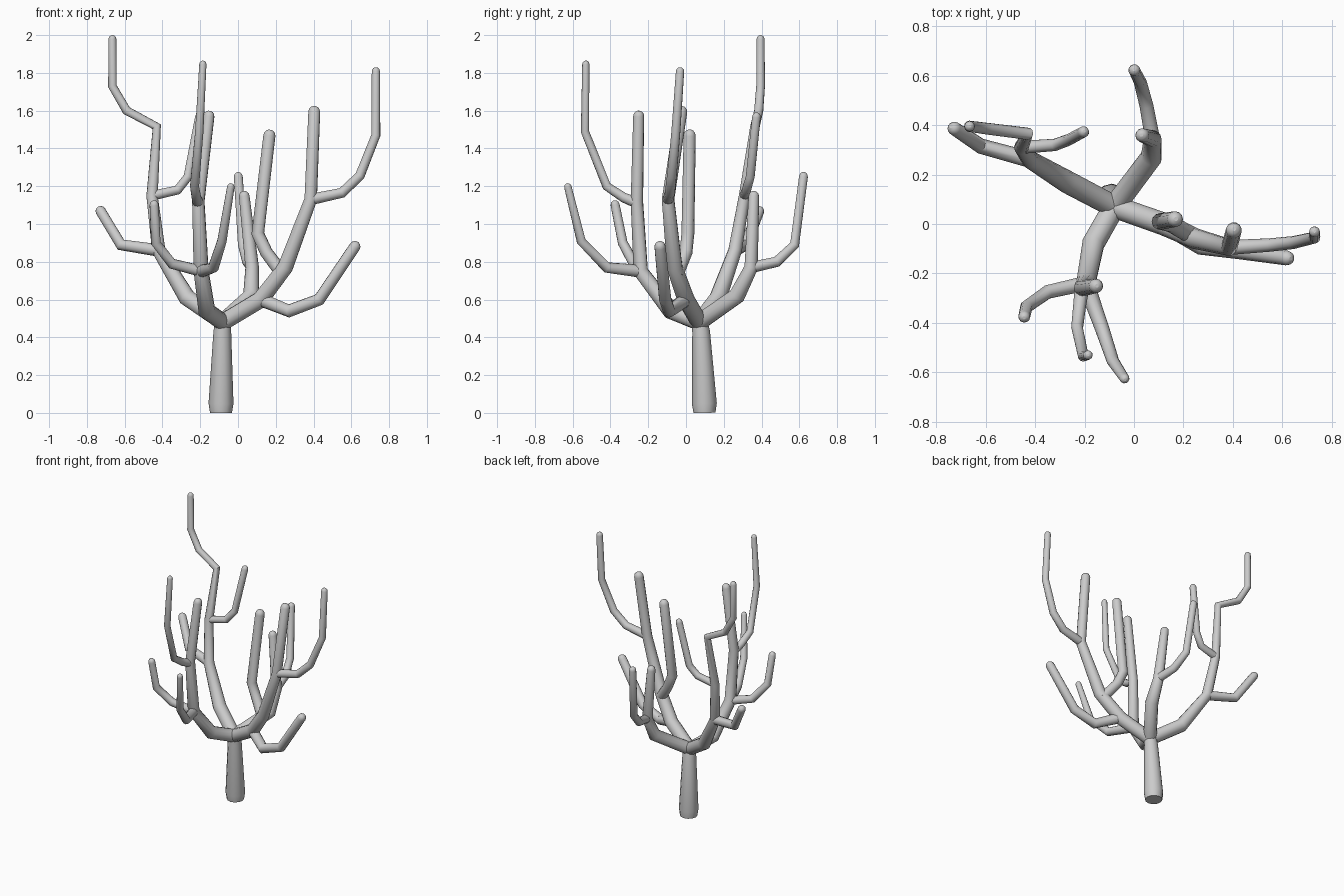
import bpy, math
from mathutils import Vector

FORK = (-0.08, 0.07, 0.48, 0.045)


def tube(name, pts, round_tip=True):
    """Swept branch; each point is x, y, z, radius."""
    pts = [(Vector(p[:3]), p[3]) for p in pts]
    if round_tip:
        # rounded end: pull the tip back and close it with a small dome
        end, r = pts.pop()
        d = (end - pts[-1][0]).normalized()
        for a in (0, 30, 55, 75):
            a = math.radians(a)
            pts.append((end - d * r * (1 - math.sin(a)), r * math.cos(a)))
    cu = bpy.data.curves.new(name, 'CURVE')
    cu.dimensions = '3D'
    cu.bevel_depth = 1.0
    cu.bevel_resolution = 4
    cu.use_fill_caps = True
    sp = cu.splines.new('POLY')
    sp.points.add(len(pts) - 1)
    for p, (co, r) in zip(sp.points, pts):
        p.co = (*co, 1)
        p.radius = r
    ob = bpy.data.objects.new(name, cu)
    bpy.context.collection.objects.link(ob)
    bpy.ops.object.select_all(action='DESELECT')
    ob.select_set(True)
    bpy.context.view_layer.objects.active = ob
    bpy.ops.object.convert(target='MESH')
    bpy.ops.object.shade_smooth_by_angle(angle=math.radians(40))


# trunk
tube("trunk", [(-0.09, 0.098, 0, 0.058), (-0.09, 0.097, 0.05, 0.066),
               (-0.083, 0.08, 0.43, 0.047), (-0.08, 0.07, 0.5, 0.04)], False)

# left limb
tube("left_limb", [FORK, (-0.27, 0.17, 0.61, 0.046), (-0.42, 0.26, 0.86, 0.036),
                   (-0.455, 0.31, 1.15, 0.03), (-0.43, 0.365, 1.515, 0.025),
                   (-0.59, 0.385, 1.60, 0.024), (-0.665, 0.395, 1.73, 0.023),
                   (-0.665, 0.395, 2.0, 0.021)])
tube("left_limb_inner_twig", [(-0.455, 0.31, 1.15, 0.026), (-0.32, 0.32, 1.18, 0.025),
                              (-0.265, 0.34, 1.25, 0.024), (-0.20, 0.375, 1.59, 0.023)])
tube("left_limb_outer_twig", [(-0.42, 0.26, 0.86, 0.033), (-0.62, 0.315, 0.89, 0.031),
                              (-0.74, 0.395, 1.09, 0.028)])

# back limb
tube("back_limb", [FORK, (0.07, 0.27, 0.62, 0.044), (0.075, 0.345, 0.77, 0.036),
                   (0.03, 0.36, 1.175, 0.028)])
tube("back_limb_twig", [(0.075, 0.345, 0.77, 0.03), (0.05, 0.48, 0.80, 0.028),
                        (0.025, 0.575, 0.89, 0.026), (0.0, 0.625, 1.275, 0.024)])

# right limb
tube("right_limb", [FORK, (0.12, 0.0, 0.60, 0.046), (0.25, -0.06, 0.77, 0.042),
                    (0.385, -0.095, 1.13, 0.034), (0.405, -0.02, 1.625, 0.032)])
tube("right_limb_tall_twig", [(0.385, -0.095, 1.13, 0.03), (0.55, -0.085, 1.165, 0.027),
                              (0.645, -0.075, 1.255, 0.026), (0.73, -0.055, 1.47, 0.024),
                              (0.73, -0.03, 1.83, 0.022)])
tube("right_limb_low_twig", [(0.12, 0.0, 0.60, 0.036), (0.27, -0.09, 0.54, 0.035),
                             (0.43, -0.11, 0.60, 0.033), (0.635, -0.14, 0.905, 0.03)])
tube("right_limb_inner_twig", [(0.24, -0.05, 0.73, 0.036), (0.15, 0.0, 0.85, 0.034),
                               (0.105, 0.01, 0.95, 0.034), (0.17, 0.02, 1.5, 0.032)])

# front limb
tube("front_limb", [FORK, (-0.165, -0.08, 0.54, 0.046), (-0.195, -0.24, 0.75, 0.04),
                    (-0.21, -0.26, 1.12, 0.033), (-0.15, -0.25, 1.6, 0.029)])
tube("front_limb_tall_twig", [(-0.21, -0.255, 1.11, 0.03), (-0.22, -0.33, 1.14, 0.026),
                              (-0.23, -0.42, 1.20, 0.024), (-0.205, -0.535, 1.49, 0.022),
                              (-0.185, -0.53, 1.865, 0.019)])
tube("front_limb_right_twig", [(-0.195, -0.24, 0.75, 0.034), (-0.13, -0.42, 0.77, 0.029),
                               (-0.085, -0.555, 0.91, 0.025), (-0.035, -0.63, 1.215, 0.02)])
tube("front_limb_left_twig", [(-0.195, -0.24, 0.75, 0.03), (-0.35, -0.275, 0.79, 0.028),
                              (-0.435, -0.335, 0.90, 0.026), (-0.445, -0.38, 1.125, 0.024)])
